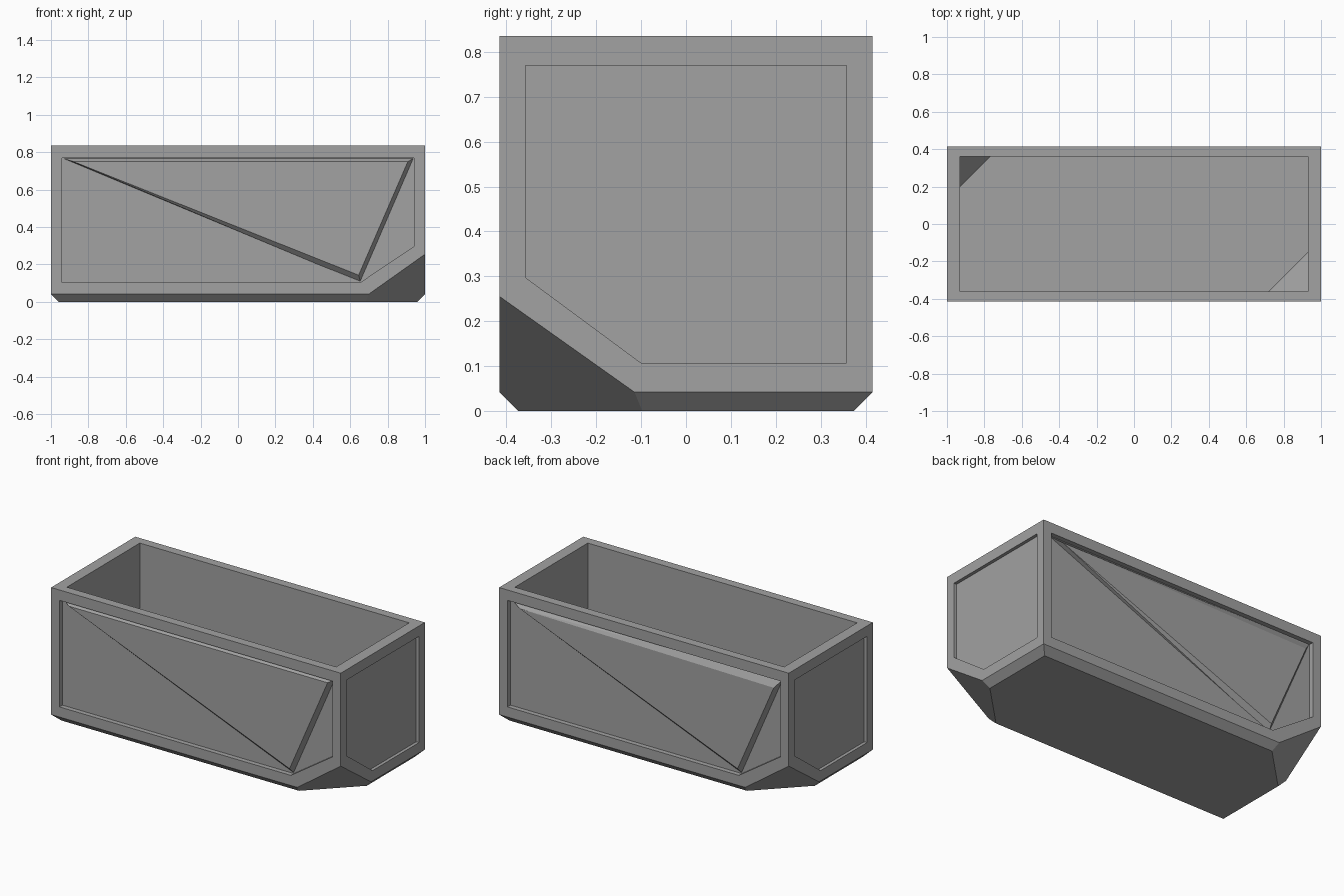
import bpy, bmesh
from mathutils import Vector

cube = bpy.data.objects.get("Cube")
if cube:
    bpy.data.objects.remove(cube, do_unlink=True)

# One matte grey for the whole model
grey = bpy.data.materials.new("grey")
grey.use_nodes = True
colour = (0.36, 0.36, 0.36, 1)
grey.diffuse_color = colour
grey.node_tree.nodes["Principled BSDF"].inputs["Base Color"].default_value = colour

X, Y, H = 1.0, 0.415, 0.835
BEVEL = 0.042
DEPTH = 0.03


def solid(name, points):
    """Convex flat-faced solid around the points."""
    bm = bmesh.new()
    for p in points:
        bm.verts.new(p)
    bmesh.ops.convex_hull(bm, input=bm.verts[:])
    bmesh.ops.dissolve_limit(bm, angle_limit=0.005, verts=bm.verts[:], edges=bm.edges[:])
    bmesh.ops.recalc_face_normals(bm, faces=bm.faces[:])
    mesh = bpy.data.meshes.new(name)
    bm.to_mesh(mesh)
    bm.free()
    mesh.materials.append(grey)
    obj = bpy.data.objects.new(name, mesh)
    bpy.context.collection.objects.link(obj)
    return obj


def trimmed_block(name, hx, hy, z0, z1, cuts):
    """Box with each (point, outward normal) plane sliced off."""
    bm = bmesh.new()
    bmesh.ops.create_cube(bm, size=2)
    for v in bm.verts:
        v.co = Vector((v.co.x * hx, v.co.y * hy, z1 if v.co.z > 0 else z0))
    for point, normal in cuts:
        bmesh.ops.bisect_plane(bm, geom=bm.verts[:] + bm.edges[:] + bm.faces[:], dist=1e-5,
                               plane_co=point, plane_no=normal, clear_outer=True)
        bmesh.ops.holes_fill(bm, edges=[e for e in bm.edges if e.is_boundary])
    points = [v.co.copy() for v in bm.verts]
    bm.free()
    return solid(name, points)


def carve(target, cutter):
    mod = target.modifiers.new("carve", "BOOLEAN")
    mod.operation = "DIFFERENCE"
    mod.solver = "EXACT"
    mod.object = cutter
    bpy.context.view_layer.objects.active = target
    bpy.ops.object.modifier_apply(modifier=mod.name)
    bpy.data.objects.remove(cutter, do_unlink=True)


# Outer shell: bevelled foot and two diagonally opposite corner cuts
cuts = [((s, -s * Y, 0.255), (s, -s, -1.41)) for s in (1, -1)]
for s in (1, -1):
    cuts += [((s * X, 0, BEVEL), (s, 0, -1)), ((0, s * Y, BEVEL), (0, s, -1))]
body = trimmed_block("container_body", X, Y, 0, H, cuts)

# Open interior with sloped corners above the cuts
floor = 0.1
cavity = trimmed_block("cavity_cutter", 0.93, 0.36, floor, 1.0,
                       [((0.72, -0.36, floor), (1, -1, -1.41)),
                        ((-0.77, 0.36, floor), (-1, 1, -1.41))])
carve(body, cavity)

# Recessed panels on the long sides and the ends
long_panel = [(-0.942, 0.77), (0.942, 0.77), (0.942, 0.297), (0.655, 0.105), (-0.942, 0.105)]
end_panel = [(-0.357, 0.77), (0.357, 0.77), (0.357, 0.107), (-0.1, 0.107), (-0.357, 0.297)]
for s in (1, -1):
    carve(body, solid("long_cutter", [(s * a, -s * y, z) for a, z in long_panel
                                      for y in (Y - DEPTH, Y + 0.1)]))
    carve(body, solid("end_cutter", [(s * x, s * a, z) for a, z in end_panel
                                     for x in (X - 0.02, X + 0.1)]))

# Raised triangular plates with sloped edges inside the long panels
base = [(-0.942, 0.77), (0.942, 0.77), (0.655, 0.105)]
faces = {"front_triangle": (1, [(-0.88, 0.75), (0.908, 0.75), (0.645, 0.143)]),
         "back_triangle": (-1, [(-0.86, 0.74), (0.895, 0.715), (0.645, 0.143)])}
for name, (s, top) in faces.items():
    solid(name, [(s * a, -s * (Y - DEPTH - 0.005), z) for a, z in base]
          + [(s * a, -s * (Y - 0.002), z) for a, z in top])
